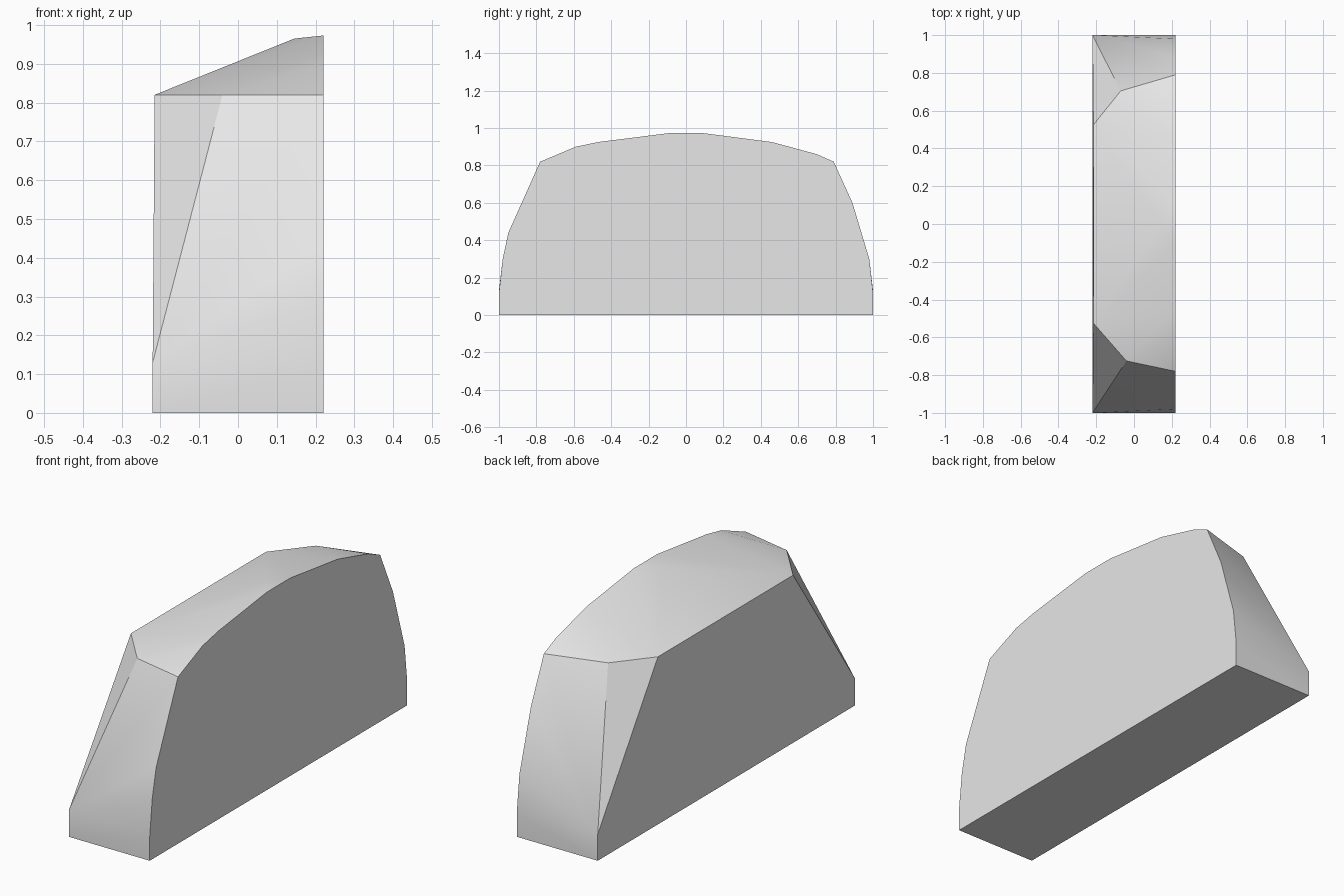
import bpy
import bmesh
import math

cube = bpy.data.objects.get("Cube")
if cube:
    bpy.data.objects.remove(cube, do_unlink=True)

# Plain grey material
grey = bpy.data.materials.new("light_grey")
grey.use_nodes = True
colour = (0.8, 0.8, 0.8, 1)
grey.diffuse_color = colour
grey.node_tree.nodes["Principled BSDF"].inputs["Base Color"].default_value = colour

HALF = 0.22      # half thickness
SHOULDER = 0.82  # height where the ends meet the top

# Full arch on the +x side, as (y, z)
arch = [(-1, 0), (-1, 0.12), (-0.98, 0.3), (-0.95, 0.44), (-0.78, SHOULDER),
        (-0.59, 0.9), (-0.47, 0.925), (-0.09, 0.973), (0.09, 0.973),
        (0.46, 0.925), (0.7, 0.86), (0.79, SHOULDER),
        (0.89, 0.6), (0.98, 0.3), (1, 0.12), (1, 0)]
points = [(HALF, y, z) for y, z in arch]

# Lower, chamfered outline on the -x side
for side in (-1, 1):
    points += [(-HALF, side, 0), (-HALF, side, 0.13),
               (-HALF + 0.005, side * 0.525, SHOULDER)]

# Chamfer corners at the shoulders and the slight ridge at the crown
points += [(-0.04, -0.725, SHOULDER), (-0.07, 0.705, SHOULDER),
           (0.145, 0, 0.965)]

# Wrap the outlines into one faceted block
bm = bmesh.new()
for p in points:
    bm.verts.new(p)
result = bmesh.ops.convex_hull(bm, input=bm.verts[:])
loose = [v for v in bm.verts if not v.link_faces]
bmesh.ops.delete(bm, geom=loose, context="VERTS")
bmesh.ops.dissolve_limit(bm, angle_limit=math.radians(0.5),
                         verts=bm.verts[:], edges=bm.edges[:])
bmesh.ops.recalc_face_normals(bm, faces=bm.faces[:])

mesh = bpy.data.meshes.new("arched_block")
bm.to_mesh(mesh)
bm.free()
mesh.materials.append(grey)
block = bpy.data.objects.new("arched_block", mesh)
bpy.context.collection.objects.link(block)

# Soft shading with crisp edges
bpy.ops.object.select_all(action="DESELECT")
block.select_set(True)
bpy.context.view_layer.objects.active = block
bpy.ops.object.shade_smooth_by_angle(angle=math.radians(30))
